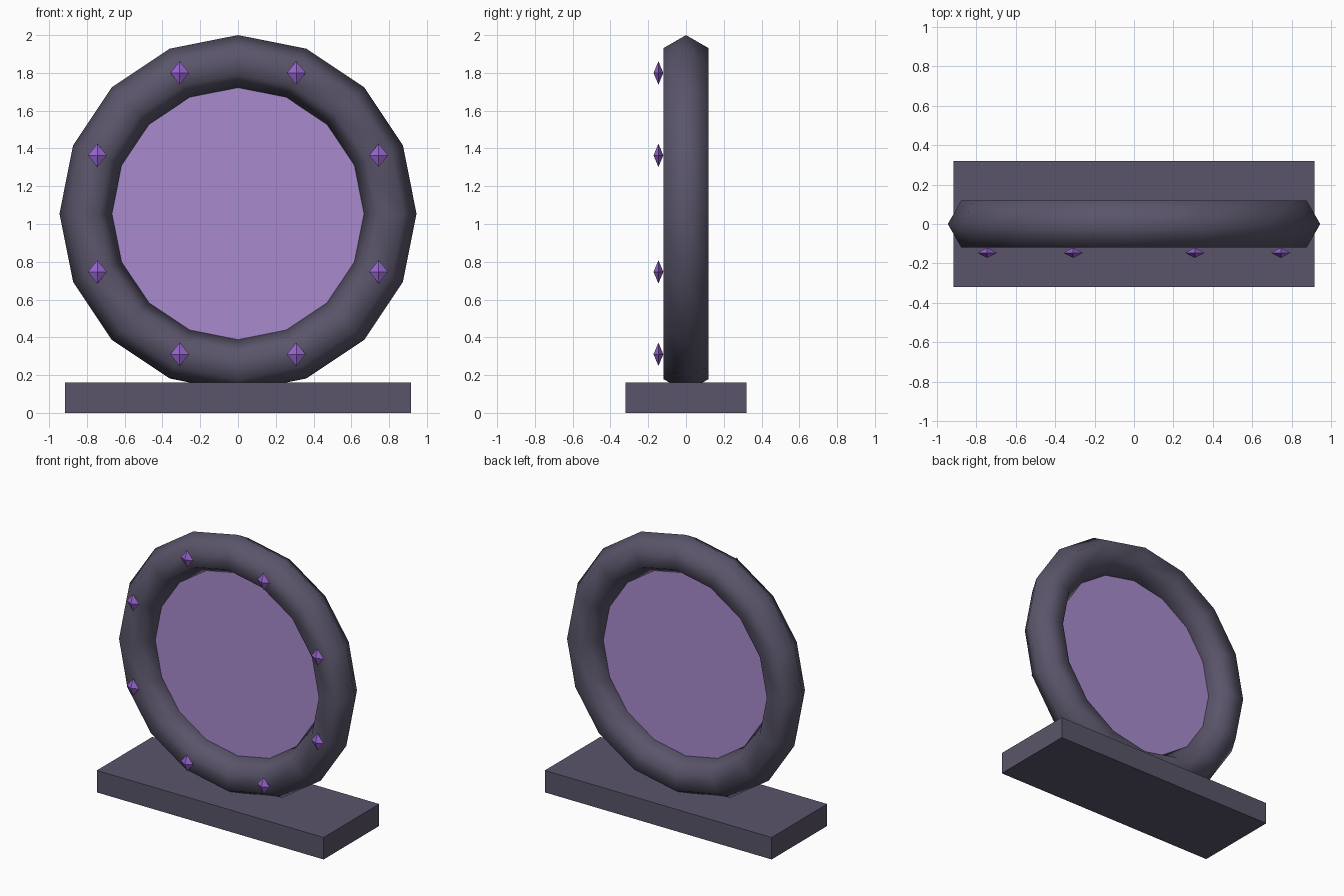
import bpy, bmesh, math
from mathutils import Matrix

if "Cube" in bpy.data.objects:
    bpy.data.objects.remove(bpy.data.objects["Cube"])


def srgb_material(name, rgb):
    def lin(c):
        c /= 255
        return c / 12.92 if c <= 0.04045 else ((c + 0.055) / 1.055) ** 2.4
    mat = bpy.data.materials.new(name)
    mat.diffuse_color = (*[lin(c) for c in rgb], 1)
    mat.use_nodes = True
    mat.node_tree.nodes["Principled BSDF"].inputs["Base Color"].default_value = mat.diffuse_color
    return mat


stone = srgb_material("dark stone", (90, 85, 106))
glow = srgb_material("pale purple", (168, 139, 206))
gem = srgb_material("gem purple", (150, 101, 208))

CENTRE_Z = 1.055
RING_R, TUBE_R = 0.806, 0.139
upright = (math.pi / 2, 0, 0)


def finish(name, mat):
    ob = bpy.context.object
    ob.name = name
    ob.data.materials.append(mat)
    return ob


# Stone ring: 16 segments around, six-sided tube, smooth shaded
bpy.ops.mesh.primitive_torus_add(major_segments=16, minor_segments=6,
                                 major_radius=RING_R, minor_radius=TUBE_R,
                                 location=(0, 0, CENTRE_Z), rotation=upright)
ring = finish("ring", stone)
for p in ring.data.polygons:
    p.use_smooth = True

# Flat portal sheet, its rim buried in the ring
bpy.ops.mesh.primitive_circle_add(vertices=32, radius=0.71, fill_type='NGON',
                                  location=(0, 0, CENTRE_Z), rotation=upright)
finish("portal_sheet", glow)

# Base slab
bpy.ops.mesh.primitive_cube_add(size=1, location=(0, 0, 0.08))
base = finish("base", stone)
base.scale = (1.83, 0.64, 0.16)

# Eight upright octahedral gems on the front of the ring
for i in range(8):
    a = math.radians(22.5 + 45 * i)
    bm = bmesh.new()
    bmesh.ops.create_cone(bm, segments=4, radius1=1, radius2=0, depth=1,
                          cap_ends=False,
                          matrix=Matrix.Translation((0, 0, 0.5)))
    bmesh.ops.create_cone(bm, segments=4, radius1=0, radius2=1, depth=1,
                          cap_ends=False,
                          matrix=Matrix.Translation((0, 0, -0.5)))
    bmesh.ops.remove_doubles(bm, verts=bm.verts, dist=0.001)
    # turn the corners onto the x and y axes if they are not there already
    side = max(bm.verts, key=lambda v: abs(v.co.x))
    turn = -math.atan2(side.co.y, side.co.x)
    bm.transform(Matrix.Diagonal((0.05, 0.026, 0.062, 1)) @ Matrix.Rotation(turn, 4, 'Z'))
    bmesh.ops.recalc_face_normals(bm, faces=bm.faces)
    mesh = bpy.data.meshes.new("gem")
    bm.to_mesh(mesh)
    bm.free()
    mesh.materials.append(gem)
    ob = bpy.data.objects.new(f"gem_{i + 1}", mesh)
    ob.location = (RING_R * math.cos(a), -0.146, CENTRE_Z + RING_R * math.sin(a))
    bpy.context.collection.objects.link(ob)
